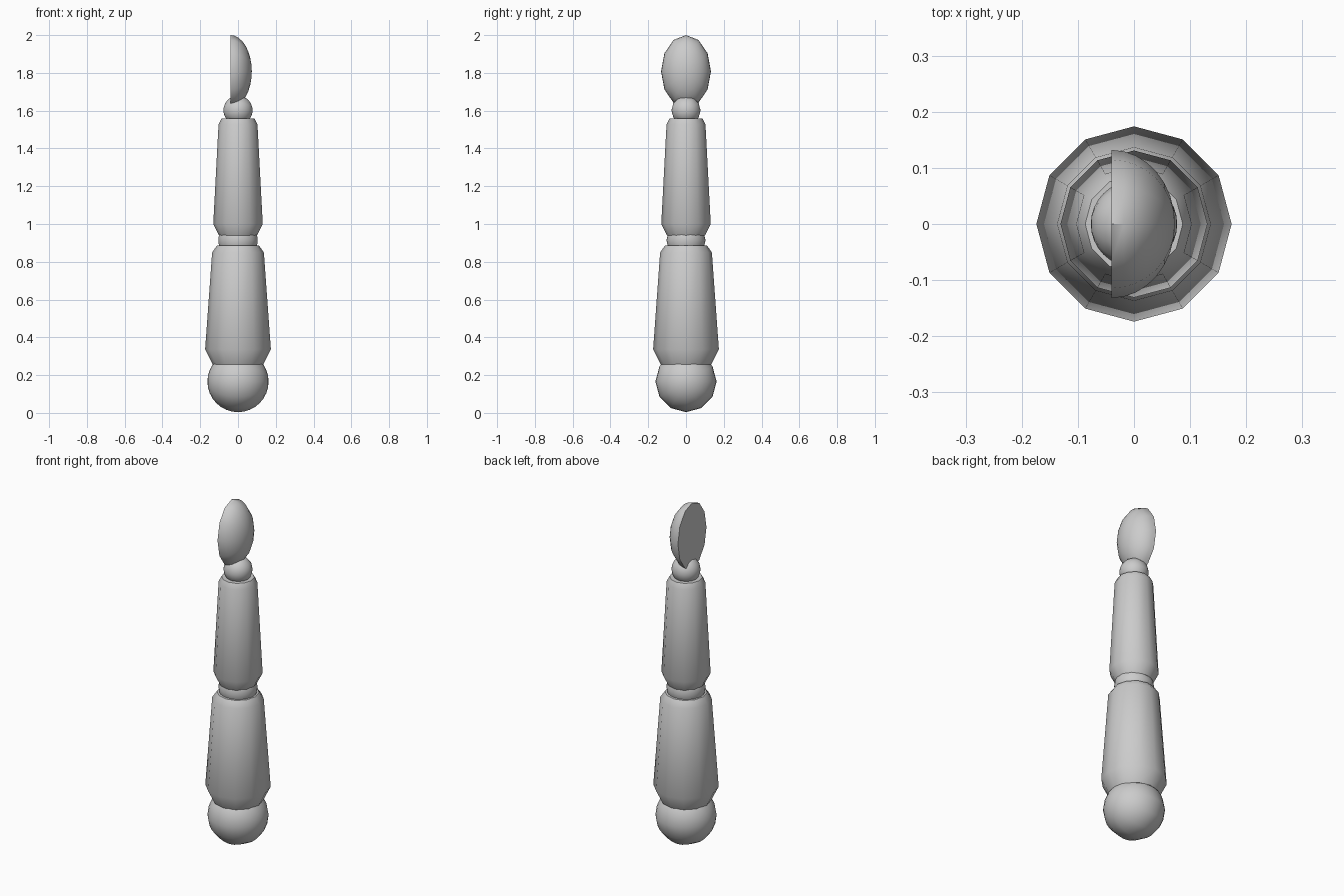
import bpy, bmesh, math
from mathutils import Matrix, Vector

if "Cube" in bpy.data.objects:
    bpy.data.objects.remove(bpy.data.objects["Cube"])

SIDES = 12


def finish(bm, name):
    bmesh.ops.recalc_face_normals(bm, faces=bm.faces)
    mesh = bpy.data.meshes.new(name)
    bm.to_mesh(mesh)
    bm.free()
    obj = bpy.data.objects.new(name, mesh)
    bpy.context.collection.objects.link(obj)
    bpy.ops.object.select_all(action='DESELECT')
    obj.select_set(True)
    bpy.context.view_layer.objects.active = obj
    bpy.ops.object.shade_smooth_by_angle(angle=math.radians(40))
    return obj


def limb(name, profile):
    """Turned 12-sided limb from (radius, height) points, capped at both ends."""
    bm = bmesh.new()
    rings = []
    for r, z in profile:
        rings.append([bm.verts.new((r * math.cos(math.tau * i / SIDES),
                                    r * math.sin(math.tau * i / SIDES), z))
                      for i in range(SIDES)])
    for a, b in zip(rings, rings[1:]):
        for i in range(SIDES):
            j = (i + 1) % SIDES
            bm.faces.new((a[i], a[j], b[j], b[i]))
    bm.faces.new(rings[0][::-1])
    bm.faces.new(rings[-1])
    return finish(bm, name)


def ball(name, centre, radii, half=False):
    """Ellipsoid with its poles along x; half keeps only the +x side with a flat cap."""
    bm = bmesh.new()
    bmesh.ops.create_uvsphere(bm, u_segments=SIDES, v_segments=16, radius=1,
                              matrix=Matrix.Rotation(math.pi / 2, 4, 'Y'))
    if half:
        geom = bm.verts[:] + bm.edges[:] + bm.faces[:]
        bmesh.ops.bisect_plane(bm, geom=geom, dist=1e-4, plane_co=(0, 0, 0),
                               plane_no=(1, 0, 0), clear_inner=True)
        rim = [e for e in bm.edges if e.is_boundary]
        bmesh.ops.contextual_create(bm, geom=rim)
    bmesh.ops.scale(bm, vec=Vector(radii), verts=bm.verts)
    bmesh.ops.translate(bm, vec=Vector(centre), verts=bm.verts)
    return finish(bm, name)


# Joints
ball("shoulder_ball", (0, 0, 0.166), (0.162, 0.162, 0.162))
ball("elbow_ball", (0, 0, 0.914), (0.104, 0.104, 0.104))
ball("wrist_ball", (0, 0, 1.602), (0.077, 0.077, 0.077))

# Tapered limbs with chamfered ends
limb("upper_arm", [(0.134, 0.256), (0.174, 0.337), (0.137, 0.849), (0.112, 0.885)])
limb("forearm", [(0.100, 0.938), (0.131, 1.0), (0.103, 1.528), (0.087, 1.558)])

# Half-ellipsoid hand, flat palm facing -x
ball("hand", (-0.04, 0, 1.808), (0.113, 0.132, 0.192), half=True)
